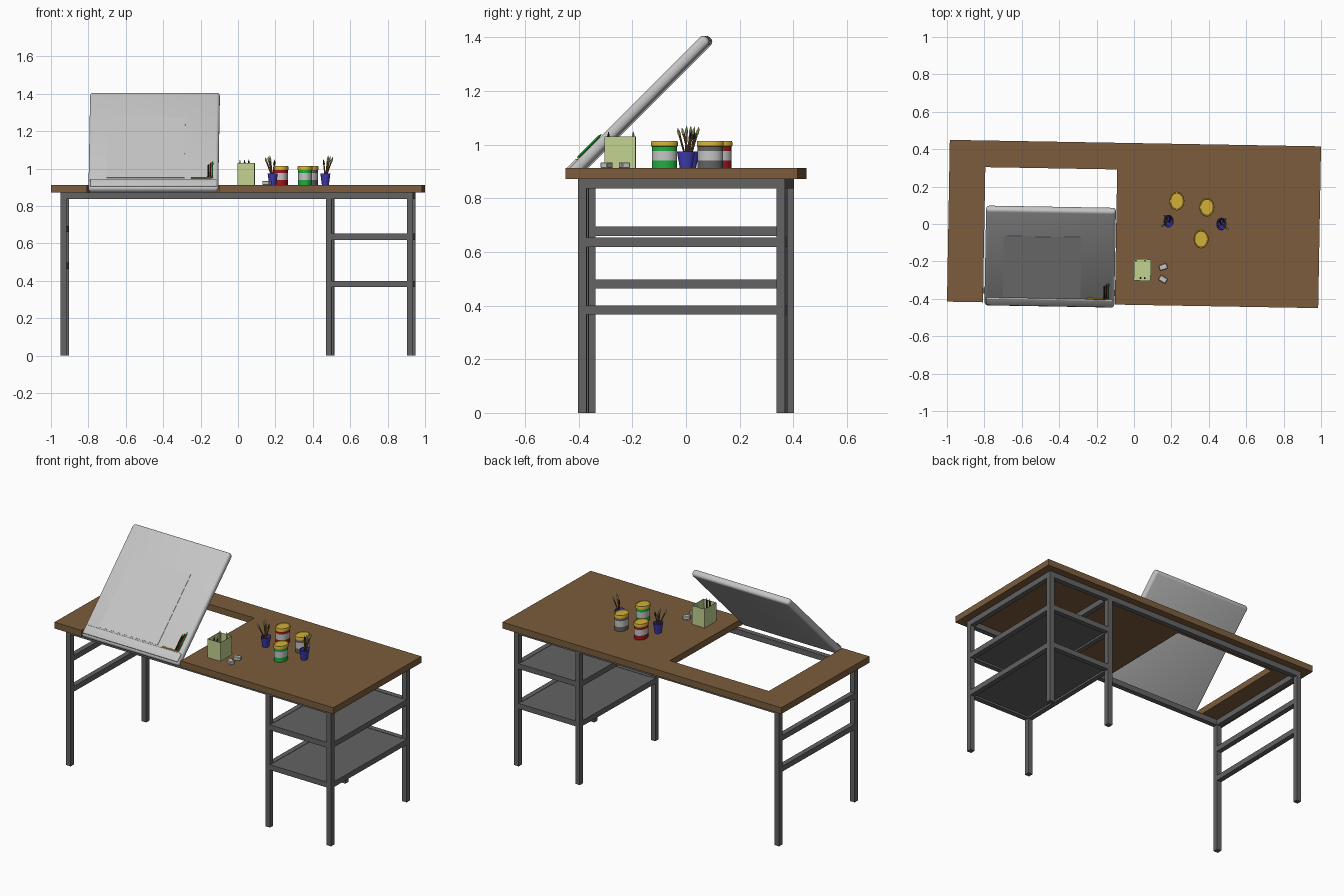
import bpy, bmesh, math
from mathutils import Matrix, Vector

if "Cube" in bpy.data.objects:
    bpy.data.objects.remove(bpy.data.objects["Cube"])


def material(name, r, g, b):
    m = bpy.data.materials.new(name)
    m.diffuse_color = (r, g, b, 1)
    m.use_nodes = True
    m.node_tree.nodes["Principled BSDF"].inputs["Base Color"].default_value = m.diffuse_color
    return m


WOOD = material("brown_wood", 0.20, 0.108, 0.045)
STEEL = material("dark_grey_metal", 0.125, 0.125, 0.125)
LIGHT = material("light_grey", 0.56, 0.56, 0.56)
PALE = material("pale_green", 0.55, 0.65, 0.28)
RED = material("red", 0.36, 0.008, 0.012)
GREEN = material("green", 0.015, 0.42, 0.05)
YELLOW = material("yellow", 0.65, 0.43, 0.04)
BLUE = material("blue", 0.05, 0.045, 0.45)
BLACK = material("near_black", 0.015, 0.015, 0.015)

TOP = 0.912          # desk surface height
SQ = 0.8             # small items are narrower in x than in y


def make(name, bm, mats, matrix=Matrix()):
    bmesh.ops.recalc_face_normals(bm, faces=bm.faces)
    me = bpy.data.meshes.new(name)
    bm.to_mesh(me)
    bm.free()
    ob = bpy.data.objects.new(name, me)
    for m in mats:
        me.materials.append(m)
    bpy.context.collection.objects.link(ob)
    ob.matrix_world = matrix
    return ob


def box(name, lo, hi, mat, matrix=Matrix(), bevel=0, segs=2):
    lo, hi = Vector(lo), Vector(hi)
    bm = bmesh.new()
    bmesh.ops.create_cube(bm, size=1, matrix=Matrix.Translation((lo + hi) / 2)
                          @ Matrix.Diagonal((hi - lo).to_4d()))
    if bevel:
        bmesh.ops.bevel(bm, geom=bm.edges[:], offset=bevel, segments=segs,
                        affect='EDGES', profile=0.5)
    return make(name, bm, [mat], matrix)


def rod(name, a, b, r1, r2, mat, matrix=Matrix(), sides=8):
    a, b = Vector(a), Vector(b)
    d = b - a
    bm = bmesh.new()
    bmesh.ops.create_cone(bm, cap_ends=True, segments=sides, radius1=r1, radius2=r2, depth=d.length,
                          matrix=Matrix.Translation((a + b) / 2)
                          @ d.to_track_quat('Z', 'Y').to_matrix().to_4x4())
    return make(name, bm, [mat], matrix)


def lathe(name, profile, mats, loc, rule=None, segs=24):
    bm = bmesh.new()
    rings = []
    for r, z in profile:
        rings.append([bm.verts.new((SQ * r * math.cos(2 * math.pi * i / segs),
                                    r * math.sin(2 * math.pi * i / segs), z)) for i in range(segs)])
    for p, q in zip(rings, rings[1:]):
        for i in range(segs):
            j = (i + 1) % segs
            bm.faces.new((p[i], p[j], q[j], q[i]))
    bm.faces.new(rings[0])
    bm.faces.new(rings[-1])
    if rule:
        for f in bm.faces:
            f.material_index = rule(f.calc_center_median().z)
    return make(name, bm, mats, Matrix.Translation(loc))


# Desk top with the notch left by the raised board
W, D = 0.9925, 0.4325
outline = [(-W, -D), (-0.80, -D), (-0.80, 0.29), (-0.095, 0.29), (-0.095, -D), (W, -D), (W, D), (-W, D)]
bm = bmesh.new()
face = bm.faces.new([bm.verts.new((x, y, 0.872)) for x, y in outline])
ext = bmesh.ops.extrude_face_region(bm, geom=[face])
bmesh.ops.translate(bm, vec=(0, 0, 0.04), verts=[v for v in ext["geom"] if isinstance(v, bmesh.types.BMVert)])
make("desk_top", bm, [WOOD])

# Metal legs and top frame
H = 0.016
LX, MX, RX, LY = -0.927, 0.492, 0.927, 0.370
for xn, x in (("left", LX), ("middle", MX), ("right", RX)):
    for yn, y in (("front", -LY), ("back", LY)):
        box(f"{yn}_{xn}_leg", (x - H, y - H, 0), (x + H, y + H, 0.872), STEEL)


def rail_x(name, x0, x1, y, z0, z1):
    box(name, (x0 + H, y - H, z0), (x1 - H, y + H, z1), STEEL)


def rail_y(name, x, z0, z1):
    box(name, (x - H, -LY + H, z0), (x + H, LY - H, z1), STEEL)


for yn, y in (("front", -LY), ("back", LY)):
    rail_x(f"{yn}_top_rail_long", LX, MX, y, 0.837, 0.872)
    rail_x(f"{yn}_top_rail_short", MX, RX, y, 0.837, 0.872)
for xn, x in (("left", LX), ("middle", MX), ("right", RX)):
    rail_y(f"{xn}_top_rail", x, 0.837, 0.872)
for i, z in enumerate((0.463, 0.660)):
    rail_y(f"left_side_rail_{i}", LX, z, z + 0.034)

# Two shelves on the right
for i, z in enumerate((0.366, 0.619)):
    for yn, y in (("front", -LY), ("back", LY)):
        rail_x(f"shelf_{i}_{yn}_rail", MX, RX, y, z, z + 0.034)
    rail_y(f"shelf_{i}_middle_rail", MX, z, z + 0.034)
    rail_y(f"shelf_{i}_right_rail", RX, z, z + 0.034)
    box(f"shelf_{i}_panel", (MX + H, -LY + H, z + 0.012), (RX - H, LY - H, z + 0.032), STEEL)

# Tilted drawing board with sheet, lip and pencils (board coordinates)
B = Matrix.Translation((-0.445, -0.182, 1.139)) @ Matrix.Rotation(math.radians(45), 4, 'X')
board = box("drawing_board", (-0.347, -0.366, -0.021), (0.347, 0.366, 0.021), LIGHT, B, 0.017, 4)
lip = box("board_lip", (-0.338, -0.352, 0.012), (0.338, -0.297, 0.027), LIGHT, B, 0.005, 3)
box("paper_sheet", (-0.25, -0.288, 0.020), (0.165, 0.171, 0.023), LIGHT, B)
for i, (dx, m) in enumerate(((-0.011, BLACK), (0, RED), (0.011, GREEN))):
    x, top = 0.303 + dx, -0.20 + 0.01 * i
    rod(f"board_pencil_{i}", (x, -0.288, 0.025), (x, top, 0.025), 0.0045, 0.0045, m, B)
    rod(f"board_pencil_tip_{i}", (x, top, 0.025), (x, top + 0.015, 0.025), 0.0045, 0.0005, m, B)
rod("lying_pencil", (0.20, -0.290, 0.025), (0.31, -0.290, 0.025), 0.004, 0.004, YELLOW, B)

# Open pencil box
bm = bmesh.new()
bmesh.ops.create_cube(bm, size=1, matrix=Matrix.Translation((0.049, -0.245, TOP + 0.059))
                      @ Matrix.Diagonal((0.091, 0.116, 0.118, 1)))
bm.faces.ensure_lookup_table()
lid = max(bm.faces, key=lambda f: f.calc_center_median().z)
bmesh.ops.inset_region(bm, faces=[lid], thickness=0.004)
inner = bmesh.ops.extrude_discrete_faces(bm, faces=[lid])["faces"]
bmesh.ops.translate(bm, vec=(0, 0, -0.11), verts=inner[0].verts)
bmesh.ops.remove_doubles(bm, verts=bm.verts, dist=1e-5)
make("pencil_box", bm, [PALE])
for i, (x, y, m) in enumerate(((0.04, -0.288, BLACK), (0.062, -0.288, BLACK),
                               (0.014, -0.196, PALE), (0.062, -0.196, PALE))):
    rod(f"box_pencil_{i}", (x, y, TOP + 0.008), (x, y, TOP + 0.118), 0.005, 0.005, m)
    rod(f"box_pencil_tip_{i}", (x, y, TOP + 0.118), (x, y, TOP + 0.136), 0.005, 0.0005, m)

# Two erasers
for i, (x, y, a) in enumerate(((0.16, -0.227, 20), (0.16, -0.293, -30))):
    box(f"eraser_{i}", (-0.022, -0.015, 0), (0.022, 0.015, 0.022), LIGHT,
        Matrix.Translation((x, y, TOP)) @ Matrix.Rotation(math.radians(a), 4, 'Z'), 0.003, 1)

# Paint cans: body, label band and lid coloured by height
can = [(0.047, 0), (0.047, 0.028), (0.047, 0.065), (0.047, 0.081), (0.050, 0.082),
       (0.050, 0.097), (0.048, 0.101), (0.044, 0.101), (0.042, 0.098)]
smooth = [board, lip]
for n, m, x, y in (("red", RED, 0.227, 0.127), ("green", GREEN, 0.36, -0.074), ("grey", STEEL, 0.388, 0.097)):
    smooth.append(lathe(f"{n}_paint_can", can, [m, LIGHT, YELLOW], (x, y, TOP),
                        lambda z: 2 if z > 0.08 else (1 if 0.028 < z < 0.065 else 0)))

# Blue cups with fanned brushes
cup = [(0.023, 0), (0.034, 0.063), (0.031, 0.063), (0.021, 0.006)]
for n, x, y, s in (("left", 0.185, 0.018, -1), ("right", 0.467, 0.008, 1)):
    smooth.append(lathe(f"{n}_brush_cup", cup, [BLUE], (x, y, TOP), segs=20))
    for i, (dx, dy, h) in enumerate(((0.032, -0.024, 0.125), (0.012, 0.002, 0.13),
                                     (0.020, 0.026, 0.128), (-0.008, 0.014, 0.11))):
        base = Vector((x - s * dx * 0.3, y - dy * 0.3, TOP + 0.008))
        end = Vector((x + s * dx, y + dy, TOP + h))
        rod(f"{n}_brush_handle_{i}", base, end, 0.003, 0.004, WOOD)
        d = (end - base).normalized()
        rod(f"{n}_brush_bristles_{i}", end, end + d * 0.014, 0.006, 0.005, PALE if i < 3 else BLACK)
        rod(f"{n}_brush_point_{i}", end + d * 0.014, end + d * 0.028, 0.005, 0.0005, PALE if i < 3 else BLACK)

# Smooth rounded parts
bpy.ops.object.select_all(action='DESELECT')
for o in smooth:
    o.select_set(True)
bpy.context.view_layer.objects.active = board
bpy.ops.object.shade_smooth_by_angle(angle=math.radians(35))

# The whole desk is turned by one degree
turn = Matrix.Rotation(math.radians(-1), 4, 'Z')
for o in bpy.data.objects:
    o.matrix_world = turn @ o.matrix_basis
